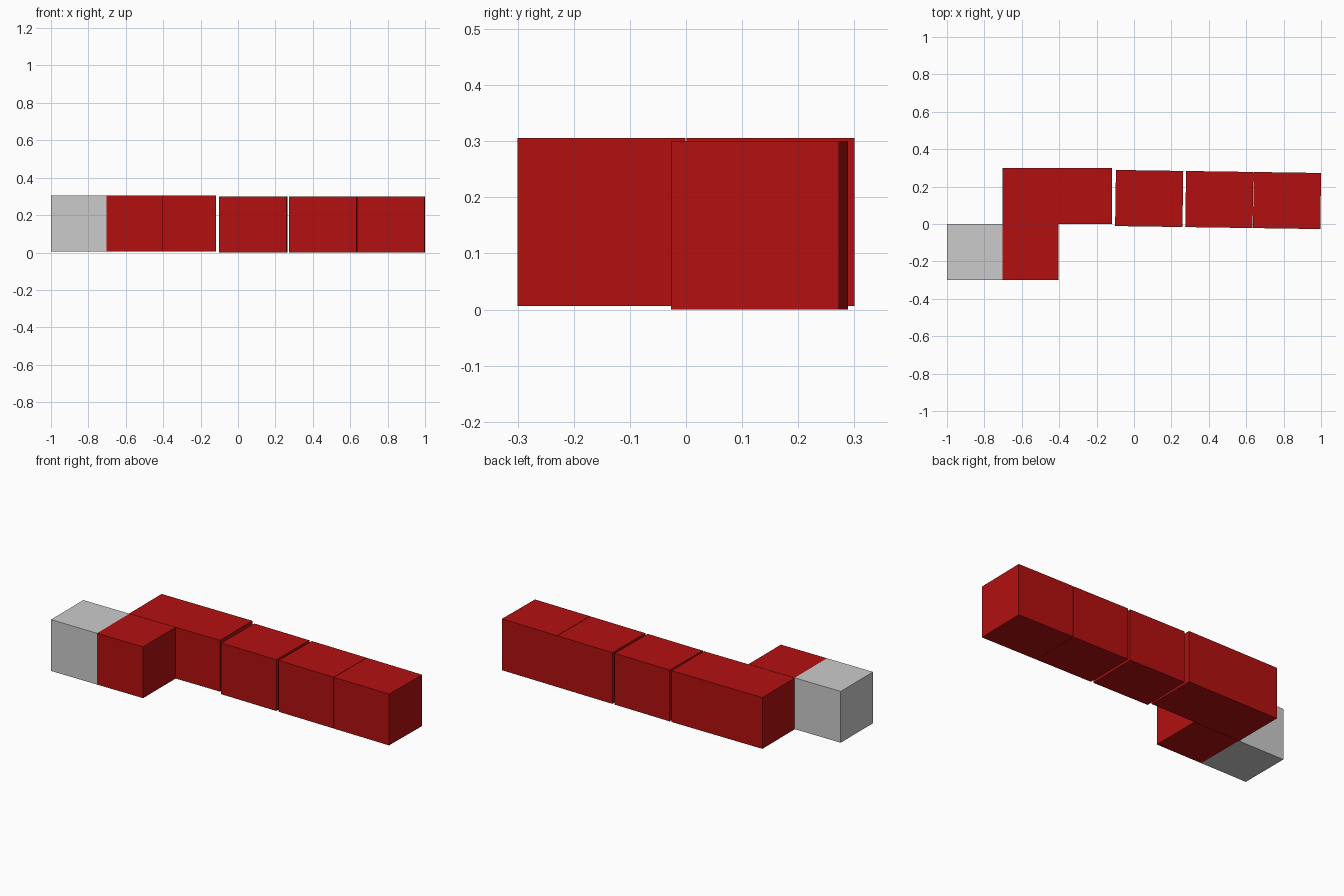
import bpy, bmesh
from mathutils import Matrix, Vector

if "Cube" in bpy.data.objects:
    bpy.data.objects.remove(bpy.data.objects["Cube"])

red = bpy.data.materials.new("red")
red.diffuse_color = (0.45, 0.005, 0.005, 1)
red.use_nodes = True
red.node_tree.nodes["Principled BSDF"].inputs["Base Color"].default_value = red.diffuse_color


def box(name, lo, hi, mat=None, frame=Matrix.Identity(4)):
    """Box between two corners, placed in an optional local frame."""
    lo, hi = Vector(lo), Vector(hi)
    bm = bmesh.new()
    bmesh.ops.create_cube(bm, size=1, matrix=Matrix.LocRotScale((lo + hi) / 2, None, hi - lo))
    mesh = bpy.data.meshes.new(name)
    bm.to_mesh(mesh)
    bm.free()
    if mat:
        mesh.materials.append(mat)
    ob = bpy.data.objects.new(name, mesh)
    ob.matrix_world = frame
    bpy.context.collection.objects.link(ob)
    return ob


# Stepped end: grey cube, red cube and the start of the long row
z0, z1 = 0.006, 0.306
box("grey_end_cube", (-1.0, -0.3, z0), (-0.702, -0.001, z1))
box("red_corner_cube", (-0.702, -0.3, z0), (-0.404, -0.001, z1), red)
box("red_long_block", (-0.704, 0.001, z0), (-0.117, 0.3, z1), red)

# Row of three loose blocks, turned very slightly clockwise
row = Matrix.Translation((-0.101, -0.011, 0)) @ Matrix.Rotation(-0.0147, 4, 'Z')
for i, start in enumerate((0.0, 0.375, 0.737)):
    box(f"red_row_block_{i + 1}", (start, 0, 0), (start + 0.36, 0.3, 0.3), red, row)
